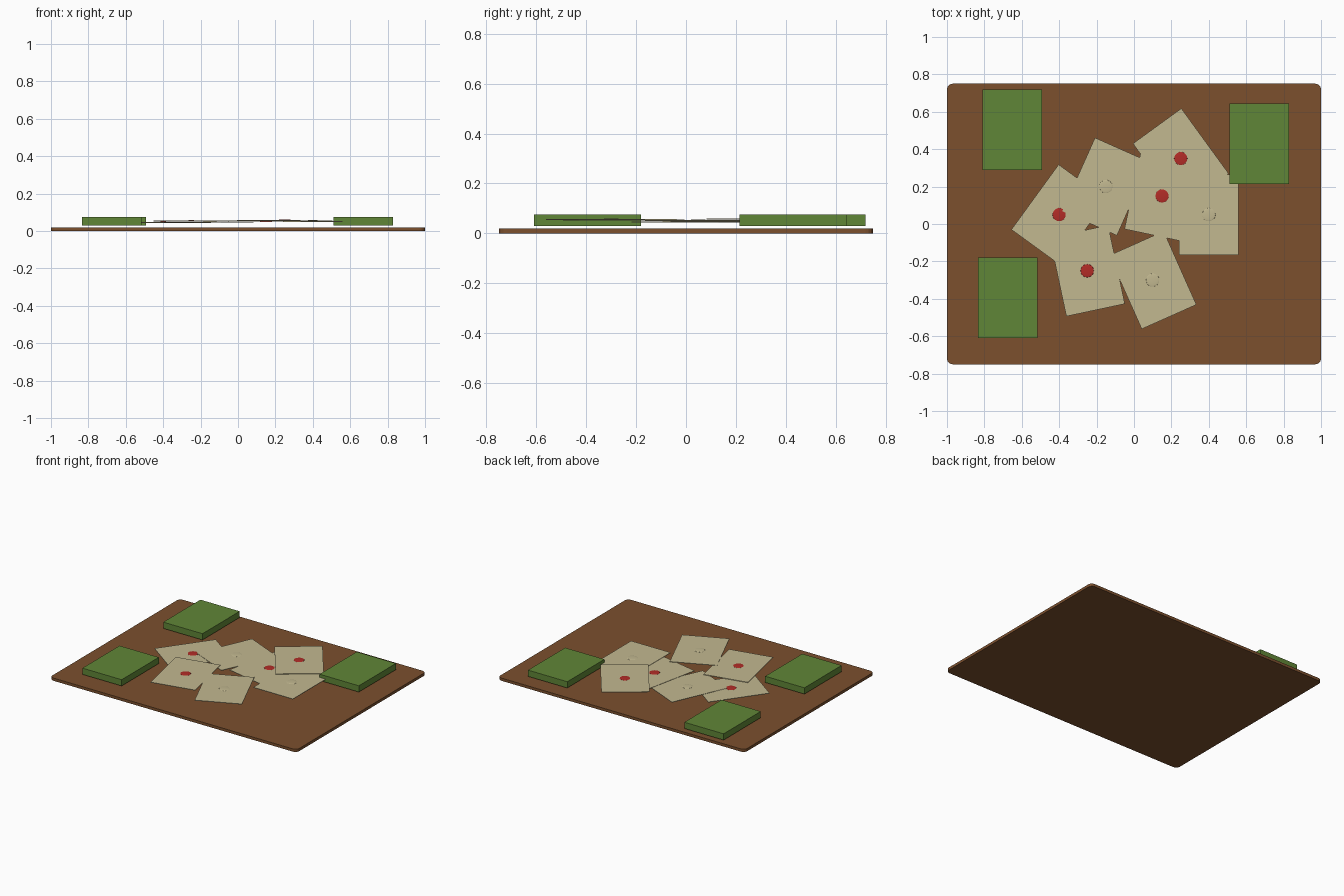
import bpy, bmesh, math

if "Cube" in bpy.data.objects:
    bpy.data.objects.remove(bpy.data.objects["Cube"])


def material(name, rgb):
    m = bpy.data.materials.new(name)
    m.diffuse_color = (*rgb, 1)
    m.use_nodes = True
    m.node_tree.nodes["Principled BSDF"].inputs["Base Color"].default_value = m.diffuse_color
    return m


WOOD = material("brown_wood", (0.20, 0.08, 0.027))
PAPER = material("cream_paper", (0.54, 0.48, 0.28))
GREEN = material("green_card_back", (0.118, 0.24, 0.038))
RED = material("red_mark", (0.45, 0.025, 0.02))


def box(name, size, centre, mat, angle=0, corner=0):
    """Box with optional rounded vertical corners."""
    bm = bmesh.new()
    bmesh.ops.create_cube(bm, size=1)
    bmesh.ops.scale(bm, vec=size, verts=bm.verts)
    if corner:
        upright = [e for e in bm.edges
                   if abs(e.verts[0].co.z - e.verts[1].co.z) > 1e-4]
        bmesh.ops.bevel(bm, geom=upright, offset=corner, segments=4,
                        profile=0.5, affect='EDGES')
    me = bpy.data.meshes.new(name)
    bm.to_mesh(me)
    bm.free()
    ob = bpy.data.objects.new(name, me)
    ob.location = centre
    ob.rotation_euler.z = angle
    me.materials.append(mat)
    bpy.context.collection.objects.link(ob)
    return ob


def flat_dot(name, centre, mat):
    """Very flat round mark, a squashed sphere."""
    bpy.ops.mesh.primitive_uv_sphere_add(segments=32, ring_count=16,
                                         radius=0.035, location=centre)
    ob = bpy.context.object
    ob.name = name
    ob.scale.z = 0.08
    ob.data.materials.append(mat)
    bpy.ops.object.shade_smooth()


# Table board
box("table_board", (2, 1.5, 0.02), (0, 0, 0.01), WOOD, corner=0.03)

# Three face-down stacks
for i, (x, y) in enumerate([(-0.65, 0.505), (0.67, 0.43), (-0.675, -0.395)]):
    box(f"card_stack_{i + 1}", (0.318, 0.43, 0.046), (x, y, 0.053), GREEN)

# Loose cards, each turned and raised a little more than the last
THICK = 0.004
spots = [(-0.40, 0.05), (-0.15, 0.20), (0.15, 0.15), (0.40, 0.05),
         (-0.25, -0.25), (0.10, -0.30), (0.25, 0.35)]
for i, (x, y) in enumerate(spots):
    z = 0.045 + 0.002 * i
    box(f"loose_card_{i + 1}", (0.32, 0.43, THICK), (x, y, z), PAPER,
        angle=math.radians(-36 + 12 * i))
    flat_dot(f"card_mark_{i + 1}", (x, y, z + THICK / 2),
             RED if i % 2 == 0 else PAPER)
